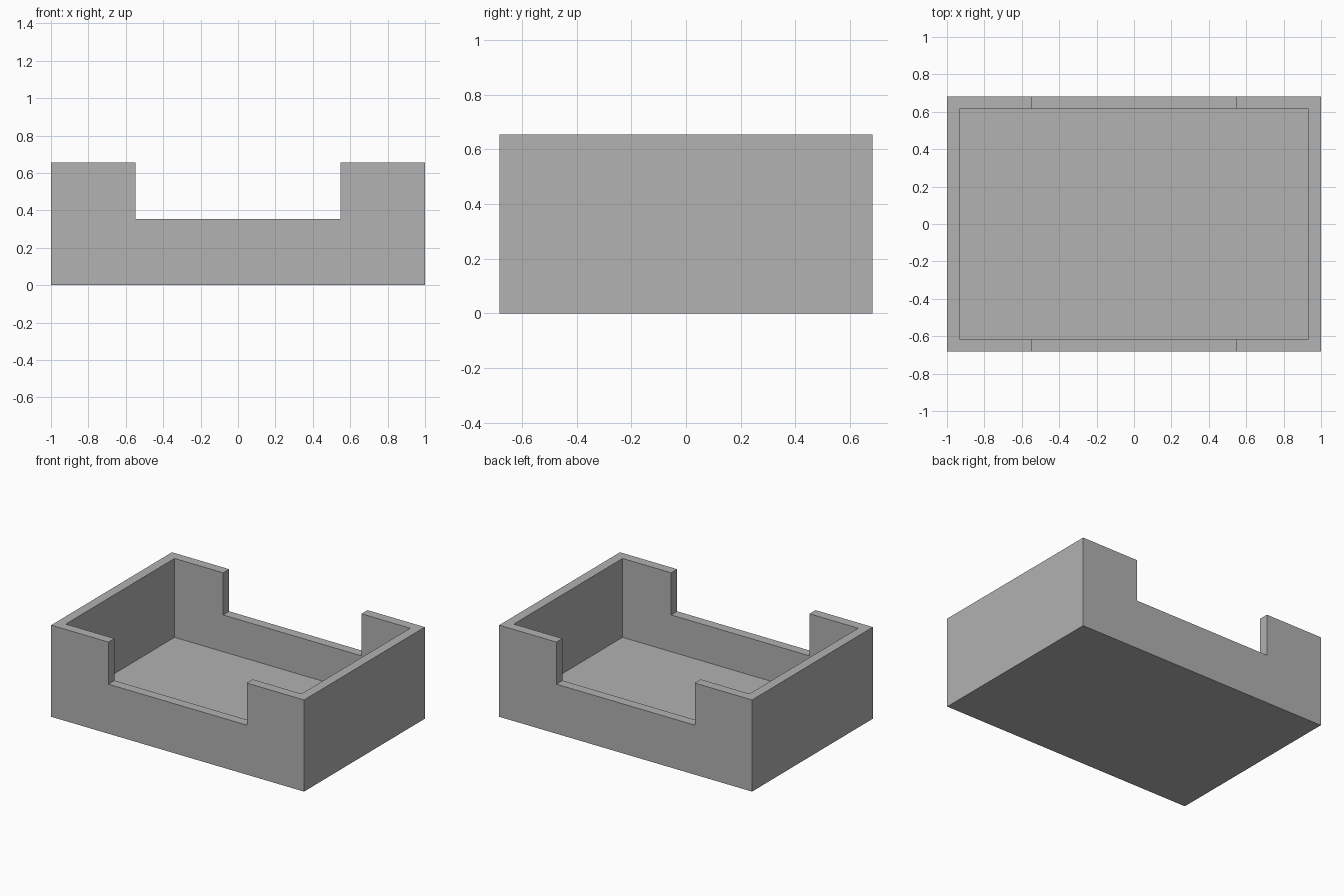
import bpy

if "Cube" in bpy.data.objects:
    bpy.data.objects.remove(bpy.data.objects["Cube"])

# Overall dimensions
LENGTH, DEPTH, HEIGHT = 2.0, 1.364, 0.655
WALL, FLOOR = 0.068, 0.091
NOTCH_WIDTH, NOTCH_Z = 1.094, 0.354

grey = bpy.data.materials.new("mid grey")
grey.diffuse_color = (0.445, 0.445, 0.445, 1)
grey.use_nodes = True
grey.node_tree.nodes["Principled BSDF"].inputs["Base Color"].default_value = grey.diffuse_color


def box(name, width, depth, bottom, top):
    """Box centred on x and y, spanning bottom to top."""
    bpy.ops.mesh.primitive_cube_add(size=1, location=(0, 0, (bottom + top) / 2))
    obj = bpy.context.object
    obj.name = name
    obj.scale = (width, depth, top - bottom)
    bpy.ops.object.transform_apply(location=True, rotation=False, scale=True)
    obj.data.materials.append(grey)
    return obj


def cut(target, cutter):
    """Subtract the cutter from the target and remove the cutter."""
    mod = target.modifiers.new("cut", 'BOOLEAN')
    mod.operation = 'DIFFERENCE'
    mod.solver = 'EXACT'
    mod.object = cutter
    bpy.context.view_layer.objects.active = target
    bpy.ops.object.modifier_apply(modifier=mod.name)
    bpy.data.objects.remove(cutter)


# Open tray: solid block hollowed from above
tray = box("tray", LENGTH, DEPTH, 0, HEIGHT)
cut(tray, box("cavity", LENGTH - 2 * WALL, DEPTH - 2 * WALL, FLOOR, HEIGHT + 0.2))

# Wide notch through both the front and back walls
cut(tray, box("notch", NOTCH_WIDTH, DEPTH + 0.4, NOTCH_Z, HEIGHT + 0.3))
